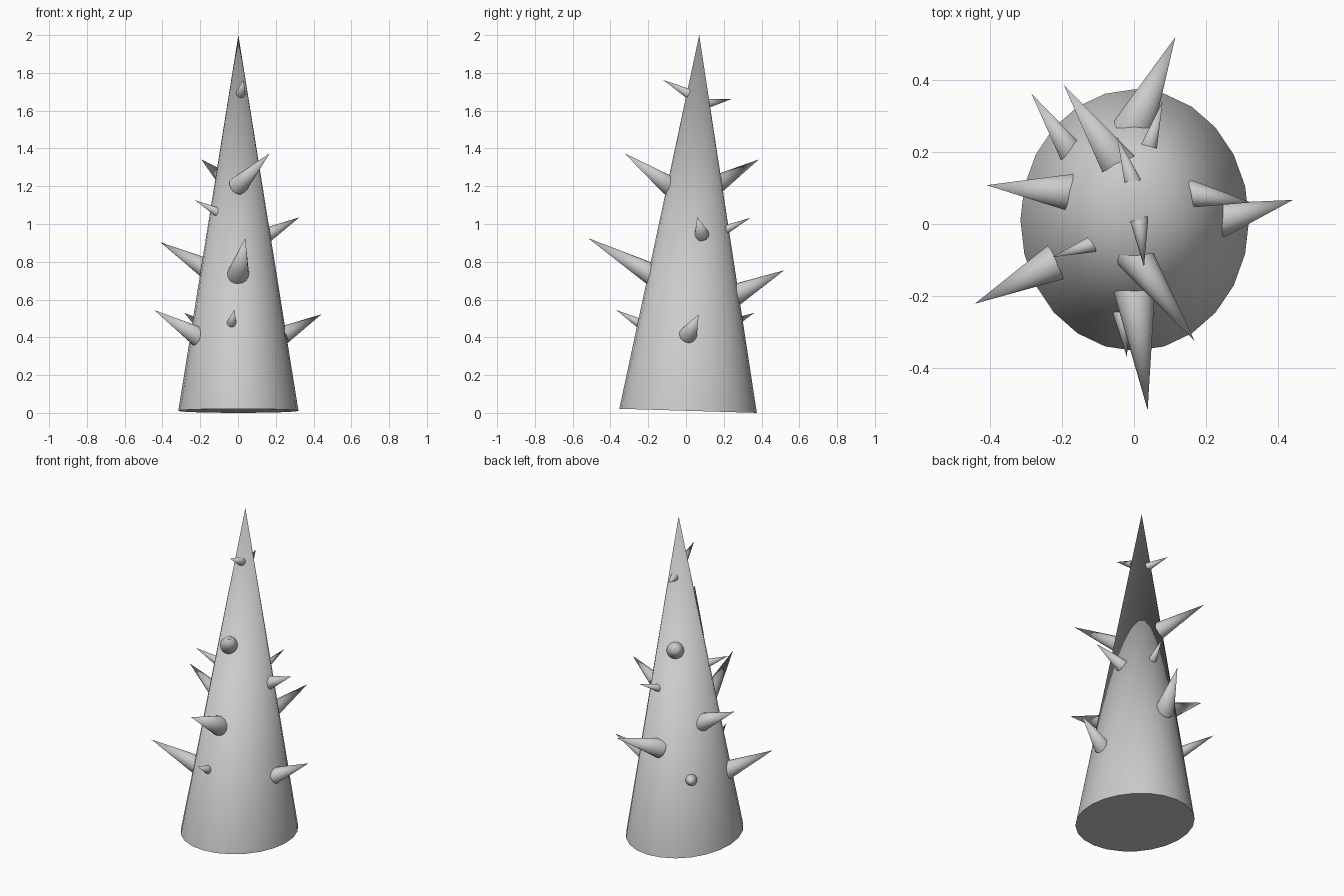
import bpy, bmesh
from math import radians
from mathutils import Vector, Matrix

if "Cube" in bpy.data.objects:
    bpy.data.objects.remove(bpy.data.objects["Cube"])


def cone(name, sides, radius, length, matrix):
    """Closed cone with its base circle at the local origin and tip along +z."""
    bm = bmesh.new()
    bmesh.ops.create_cone(bm, cap_ends=True, segments=sides,
                          radius1=radius, radius2=0, depth=length,
                          matrix=matrix @ Matrix.Translation((0, 0, length / 2)))
    bmesh.ops.remove_doubles(bm, verts=bm.verts, dist=1e-5)
    bmesh.ops.recalc_face_normals(bm, faces=bm.faces)
    mesh = bpy.data.meshes.new(name)
    bm.to_mesh(mesh)
    bm.free()
    obj = bpy.data.objects.new(name, mesh)
    bpy.context.collection.objects.link(obj)
    bpy.ops.object.select_all(action='DESELECT')
    obj.select_set(True)
    bpy.context.view_layer.objects.active = obj
    bpy.ops.object.shade_smooth_by_angle(angle=radians(40))
    return obj


# Main body: slightly oval cone leaning a little towards the back
cone("main_cone", 24, 1.0, 1.99,
     Matrix.Translation((0.002, 0.011, 0.011))
     @ Matrix.Rotation(radians(-1.7), 4, 'X')
     @ Matrix.Diagonal((0.318, 0.364, 1, 1)))

# Thorns: root on the body surface, tip, radius at the root
thorns = [
    # front
    ((-0.033, -0.255, 0.48), (-0.02, -0.37, 0.545), 0.023),
    ((0.003, -0.20, 0.745), (0.038, -0.518, 0.925), 0.055),
    ((0.01, -0.10, 1.212), (0.169, -0.326, 1.375), 0.049),
    ((0.015, 0.005, 1.695), (0.028, -0.12, 1.762), 0.024),
    # right
    ((0.255, 0.015, 0.42), (0.442, 0.067, 0.522), 0.045),
    ((0.168, 0.082, 0.95), (0.326, 0.06, 1.036), 0.036),
    # back
    ((0.005, 0.28, 0.635), (0.115, 0.52, 0.755), 0.054),
    ((0.043, 0.22, 0.975), (0.08, 0.342, 1.033), 0.022),
    ((-0.05, 0.175, 1.218), (-0.195, 0.386, 1.342), 0.048),
    ((-0.006, 0.125, 1.64), (-0.047, 0.243, 1.662), 0.022),
    # left
    ((-0.182, 0.21, 0.455), (-0.285, 0.362, 0.53), 0.033),
    ((-0.185, 0.088, 0.775), (-0.41, 0.108, 0.903), 0.05),
    ((-0.22, -0.108, 0.41), (-0.443, -0.222, 0.544), 0.051),
    ((-0.116, -0.056, 1.067), (-0.227, -0.092, 1.126), 0.023),
]
EMBED = 1.07  # sink each root a little into the body
for i, (root, tip, r) in enumerate(thorns, 1):
    tip = Vector(tip)
    axis = (tip - Vector(root)) * EMBED
    turn = axis.to_track_quat('Z', 'Y').to_matrix().to_4x4()
    cone(f"thorn_{i:02d}", 16, r * EMBED, axis.length,
         Matrix.Translation(tip - axis) @ turn)
